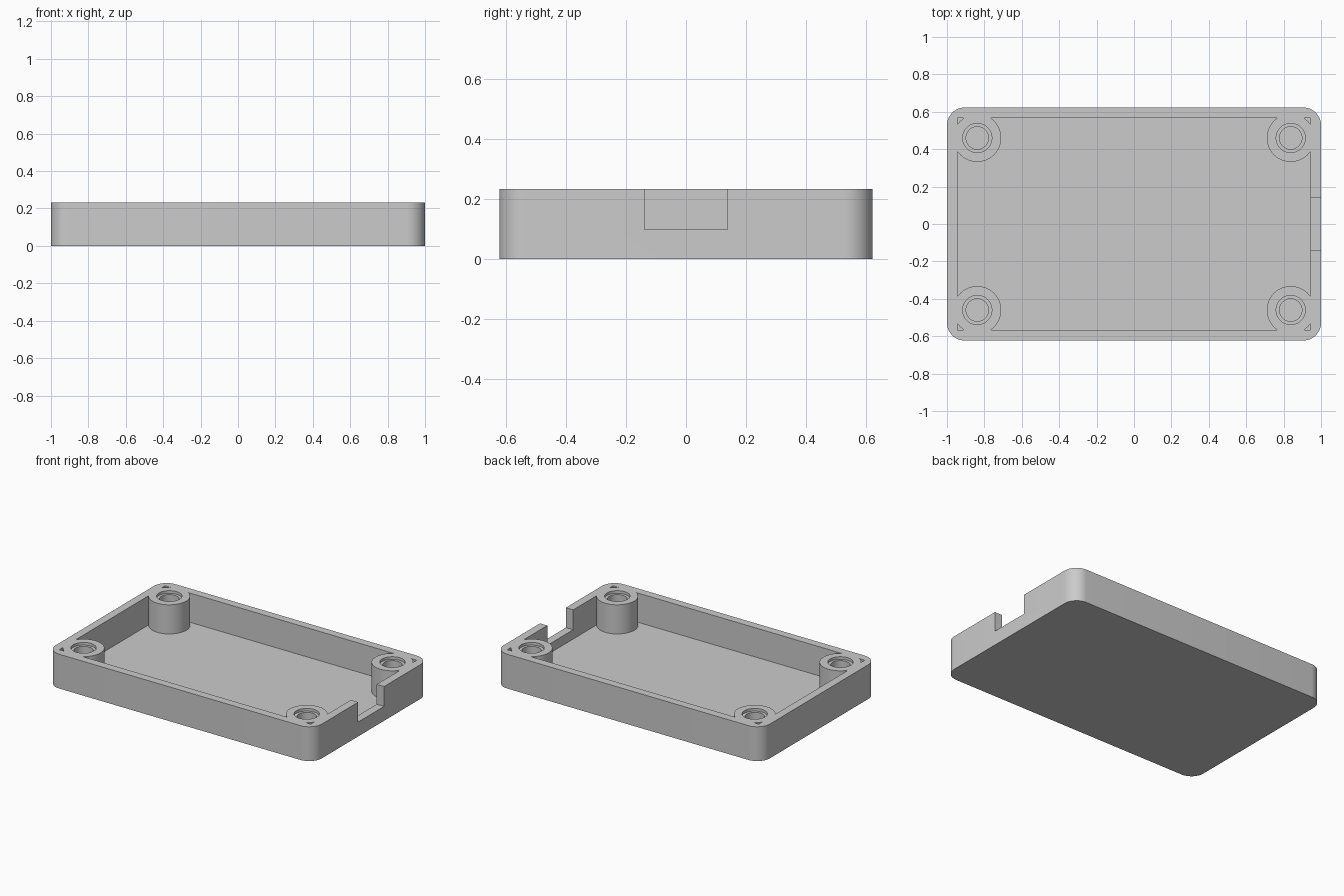
import bpy
import bmesh
from math import radians

default = bpy.data.objects.get("Cube")
if default:
    bpy.data.objects.remove(default, do_unlink=True)

# Main dimensions
HALF_X, HALF_Y, HEIGHT = 1.0, 0.623, 0.233
WALL, FLOOR, CORNER = 0.055, 0.035, 0.095
POST_X, POST_Y, POST_R = 0.838, 0.46, 0.128
SEAT_R, SEAT_DEPTH, BORE_R = 0.078, 0.018, 0.06
NOTCH_HALF, NOTCH_Z = 0.139, 0.098
ABOVE = HEIGHT + 0.1

grey = bpy.data.materials.new("light_grey_plastic")
grey.use_nodes = True
grey.diffuse_color = (0.6, 0.6, 0.6, 1)
grey.node_tree.nodes["Principled BSDF"].inputs["Base Color"].default_value = (0.6, 0.6, 0.6, 1)


def add_object(name, bm):
    mesh = bpy.data.meshes.new(name)
    bmesh.ops.recalc_face_normals(bm, faces=bm.faces)
    bm.to_mesh(mesh)
    bm.free()
    mesh.materials.append(grey)
    obj = bpy.data.objects.new(name, mesh)
    bpy.context.collection.objects.link(obj)
    return obj


def block(name, low, high, radius=0):
    """Box between two corners, optionally with rounded upright edges."""
    bm = bmesh.new()
    bmesh.ops.create_cube(bm, size=1)
    for v in bm.verts:
        v.co = [(a + b) / 2 + c * (b - a) for a, b, c in zip(low, high, v.co)]
    if radius:
        upright = [e for e in bm.edges
                   if abs(e.verts[0].co.z - e.verts[1].co.z) > 0.01]
        bmesh.ops.bevel(bm, geom=upright, offset=radius, segments=12,
                        profile=0.5, affect='EDGES')
    return add_object(name, bm)


def corner_cylinders(name, radius, bottom, top):
    """One upright cylinder at each of the four post positions."""
    bm = bmesh.new()
    for sx in (-1, 1):
        for sy in (-1, 1):
            made = bmesh.ops.create_cone(bm, cap_ends=True, segments=64,
                                         radius1=radius, radius2=radius,
                                         depth=top - bottom)
            bmesh.ops.translate(bm, verts=made["verts"],
                                vec=(sx * POST_X, sy * POST_Y, (top + bottom) / 2))
    return add_object(name, bm)


def subtract(target, cutter):
    mod = target.modifiers.new("cut", 'BOOLEAN')
    mod.operation = 'DIFFERENCE'
    mod.solver = 'EXACT'
    mod.object = cutter
    bpy.context.view_layer.objects.active = target
    bpy.ops.object.modifier_apply(modifier=mod.name)
    bpy.data.objects.remove(cutter, do_unlink=True)


# Rounded tray body
tray = block("enclosure_tray", (-HALF_X, -HALF_Y, 0), (HALF_X, HALF_Y, HEIGHT), CORNER)

# Cavity that leaves the four corner posts standing
inner_x, inner_y = HALF_X - WALL, HALF_Y - WALL
cavity = block("cavity_cutter", (-inner_x, -inner_y, FLOOR), (inner_x, inner_y, ABOVE))
subtract(cavity, corner_cylinders("post_shapes", POST_R, -0.1, ABOVE + 0.1))
subtract(tray, cavity)

# Stepped screw holes in the posts
subtract(tray, corner_cylinders("seat_cutter", SEAT_R, HEIGHT - SEAT_DEPTH, ABOVE))
subtract(tray, corner_cylinders("bore_cutter", BORE_R, FLOOR + 0.004, ABOVE))

# Connector notch in the +x wall
subtract(tray, block("notch_cutter", (inner_x - 0.03, -NOTCH_HALF, NOTCH_Z),
                     (HALF_X + 0.1, NOTCH_HALF, ABOVE)))

# Smooth curved walls, crisp edges
bpy.ops.object.select_all(action='DESELECT')
tray.select_set(True)
bpy.context.view_layer.objects.active = tray
bpy.ops.object.shade_smooth_by_angle(angle=radians(30))
